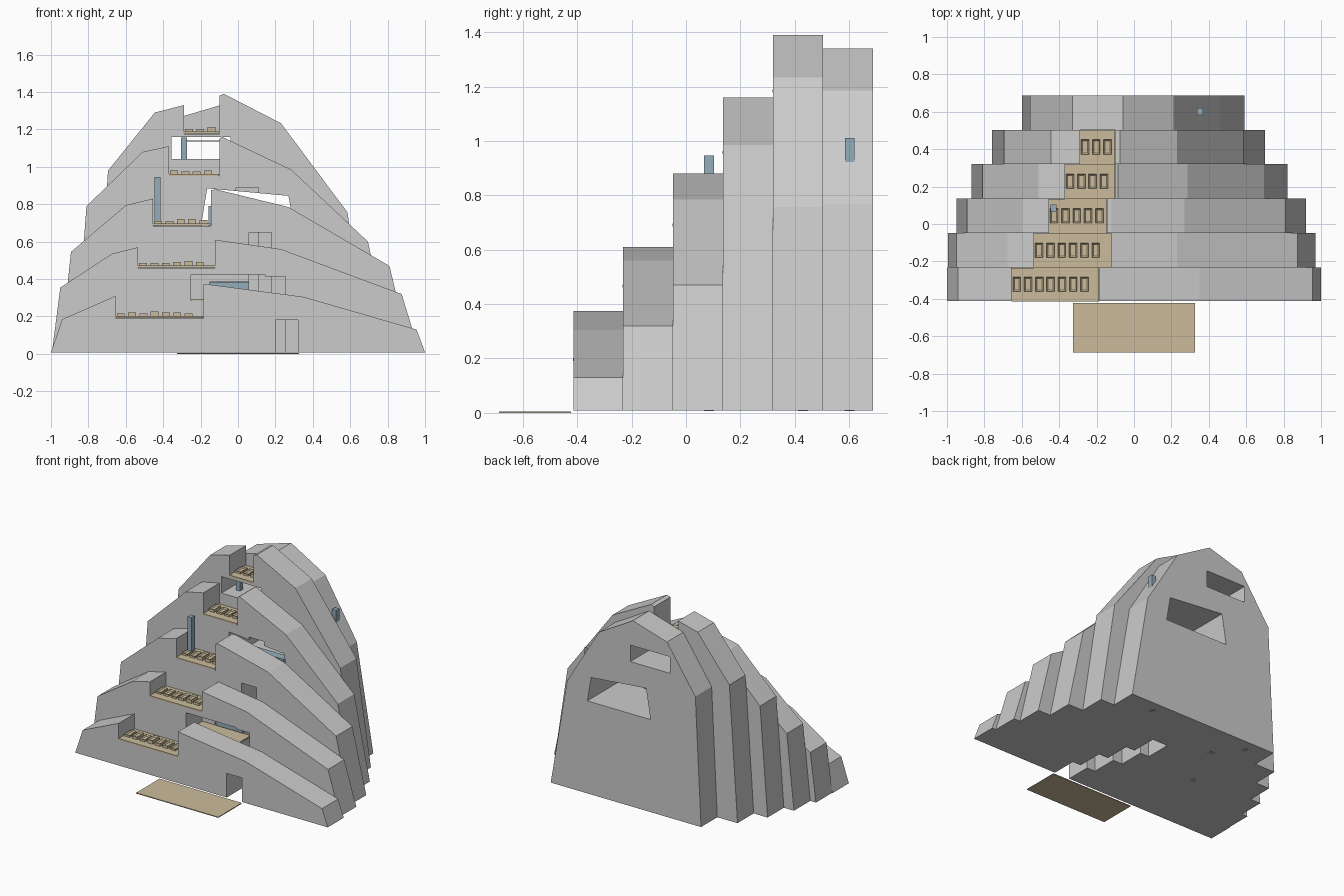
import bpy, bmesh, random

if "Cube" in bpy.data.objects:
    bpy.data.objects.remove(bpy.data.objects["Cube"])
random.seed(4)

def material(name, color):
    m = bpy.data.materials.new(name)
    m.diffuse_color = color
    m.use_nodes = True
    m.node_tree.nodes["Principled BSDF"].inputs["Base Color"].default_value = m.diffuse_color
    return m

TAN = material("tan", (0.60, 0.50, 0.33, 1))
BLUE = material("blue_grey", (0.30, 0.42, 0.50, 1))

def extrude(name, pts, y0, y1, mat=None):
    """Extrude an xz outline from y0 to y1."""
    bm = bmesh.new()
    face = bm.faces.new([bm.verts.new((x, y0, z)) for x, z in pts])
    new = bmesh.ops.extrude_face_region(bm, geom=[face])["geom"]
    bmesh.ops.translate(bm, vec=(0, y1 - y0, 0),
                        verts=[v for v in new if isinstance(v, bmesh.types.BMVert)])
    bmesh.ops.recalc_face_normals(bm, faces=bm.faces)
    mesh = bpy.data.meshes.new(name)
    bm.to_mesh(mesh)
    bm.free()
    ob = bpy.data.objects.new(name, mesh)
    bpy.context.collection.objects.link(ob)
    if mat:
        mesh.materials.append(mat)
    return ob

def rect(x0, x1, z0, z1):
    return [(x0, z0), (x1, z0), (x1, z1), (x0, z1)]

def box(name, x0, x1, y0, y1, z0, z1, mat=None):
    return extrude(name, rect(x0, x1, z0, z1), y0, y1, mat)

def cut(ob, outline, y0, y1):
    cutter = extrude("cutter", outline, y0, y1)
    cutter.hide_render = True
    mod = ob.modifiers.new("cut", "BOOLEAN")
    mod.operation, mod.solver, mod.object = "DIFFERENCE", "EXACT", cutter
    bpy.context.view_layer.objects.active = ob
    bpy.ops.object.modifier_apply(modifier=mod.name)
    bpy.data.objects.remove(cutter)

def planter(name, x, y, z, h):
    """Tub with a sunken middle."""
    bm = bmesh.new()
    bmesh.ops.create_cube(bm, size=1)
    bmesh.ops.scale(bm, vec=(0.042, 0.078, h), verts=bm.verts)
    bmesh.ops.translate(bm, vec=(x, y, z + h / 2), verts=bm.verts)
    bm.normal_update()
    top = max(bm.faces, key=lambda f: f.calc_center_median().z)
    bmesh.ops.inset_individual(bm, faces=[top], thickness=0.011)
    bmesh.ops.translate(bm, vec=(0, 0, -0.008), verts=top.verts)
    mesh = bpy.data.meshes.new(name)
    bm.to_mesh(mesh)
    bm.free()
    mesh.materials.append(TAN)
    bpy.context.collection.objects.link(bpy.data.objects.new(name, mesh))

# slab outlines: left flank and shoulder, terrace (x0, x1, floor), right flank, doorway
B = 0.008
Y = [-0.413, -0.232, -0.048, 0.136, 0.32, 0.503, 0.687]
LEFT = [
    [(-1.0, B), (-0.94, 0.185), (-0.655, 0.31)],
    [(-0.995, B), (-0.95, 0.355), (-0.675, 0.535), (-0.535, 0.57)],
    [(-0.95, B), (-0.893, 0.545), (-0.6, 0.795), (-0.455, 0.83)],
    [(-0.87, B), (-0.81, 0.79), (-0.51, 1.08), (-0.37, 1.11)],
    [(-0.76, B), (-0.695, 0.98), (-0.445, 1.29), (-0.29, 1.33)],
    [(-0.6, B), (-0.555, 0.93), (-0.33, 1.26)],
]
TERRACE = [(-0.655, -0.185, 0.19), (-0.535, -0.122, 0.46), (-0.455, -0.145, 0.685),
           (-0.37, -0.1, 0.95), (-0.29, -0.1, 1.177), None]
RIGHT = [
    [(-0.185, 0.375), (0.35, 0.305), (0.955, 0.13), (1.0, B)],
    [(-0.122, 0.61), (0.23, 0.56), (0.875, 0.32), (0.97, B)],
    [(-0.145, 0.875), (-0.12, 0.88), (0.27, 0.785), (0.81, 0.47), (0.92, B)],
    [(-0.1, 1.15), (-0.085, 1.16), (0.285, 0.985), (0.695, 0.6), (0.82, B)],
    [(-0.1, 1.38), (-0.075, 1.39), (0.23, 1.233), (0.585, 0.757), (0.7, B)],
    [(-0.06, 1.34), (0.21, 1.185), (0.46, 0.77), (0.59, B)],
]
DOOR = [(0.2, 0.32, 0.18), (0.135, 0.255, 0.415), (0.06, 0.18, 0.65), (-0.01, 0.11, 0.89)]

slabs = []
for i in range(6):
    pts = list(LEFT[i])
    if TERRACE[i]:
        x0, x1, z = TERRACE[i]
        pts += [(x0, z), (x1, z)]
    pts += RIGHT[i]
    if i < 4:
        a, b, t = DOOR[i]
        pts += [(b, B), (b, t), (a, t), (a, B)]
    slabs.append(extrude(f"slab_{i + 1}", pts, Y[i], Y[i + 1]))

# window openings
trapezoid = [(-0.2, 0.67), (0.3, 0.67), (0.27, 0.845), (-0.165, 0.885)]
for i in (3, 4, 5):
    cut(slabs[i], trapezoid, Y[i] - 0.02, Y[i + 1] + 0.02)
for i in (4, 5):
    cut(slabs[i], rect(-0.355, -0.04, 1.042, 1.16), Y[i] - 0.02, Y[i + 1] + 0.02)
cut(slabs[1], rect(-0.25, 0.145, 0.285, 0.425), Y[1] - 0.02, Y[2] + 0.02)
cut(slabs[2], rect(-0.15, 0.07, 0.285, 0.388), Y[2] - 0.02, Y[3] - 0.04)

# terrace decks with rows of planters
for i in range(5):
    x0, x1, z = TERRACE[i]
    box(f"deck_{i + 1}", x0 + 0.001, x1 - 0.001, Y[i] - 0.002, Y[i + 1] - 0.002, z + 0.001, z + 0.012, TAN)
    for k in range(7 - i):
        planter(f"planter_{i + 1}_{k + 1}", x0 + 0.028 + 0.0605 * k, (Y[i] + Y[i + 1]) / 2,
                z + 0.012, random.choice([0.014, 0.019, 0.025]))

# front plaza and recess floor
box("plaza", -0.325, 0.325, -0.687, -0.422, 0, 0.006, TAN)
box("recess_floor", -0.249, 0.134, Y[1] + 0.004, Y[2], 0.286, 0.294, TAN)

# square service posts that run down to the base
for k, (x, y, top) in enumerate([(-0.43, 0.085, 0.947), (-0.29, 0.43, 1.158),
                                 (0.352, 0.602, 1.01), (-0.43, 0.6, 1.0)]):
    box(f"post_{k + 1}", x - 0.016, x + 0.016, y - 0.018, y + 0.018, B - 0.001, top, BLUE)

# glazing in the openings
box("upper_window_bar", -0.275, -0.05, 0.4, 0.46, 1.135, 1.142, BLUE)
box("middle_glazing", -0.158, 0.25, 0.16, 0.22, 0.671, 0.79, BLUE)
box("lower_glazing", -0.149, 0.059, -0.035, -0.02, 0.286, 0.384, BLUE)
